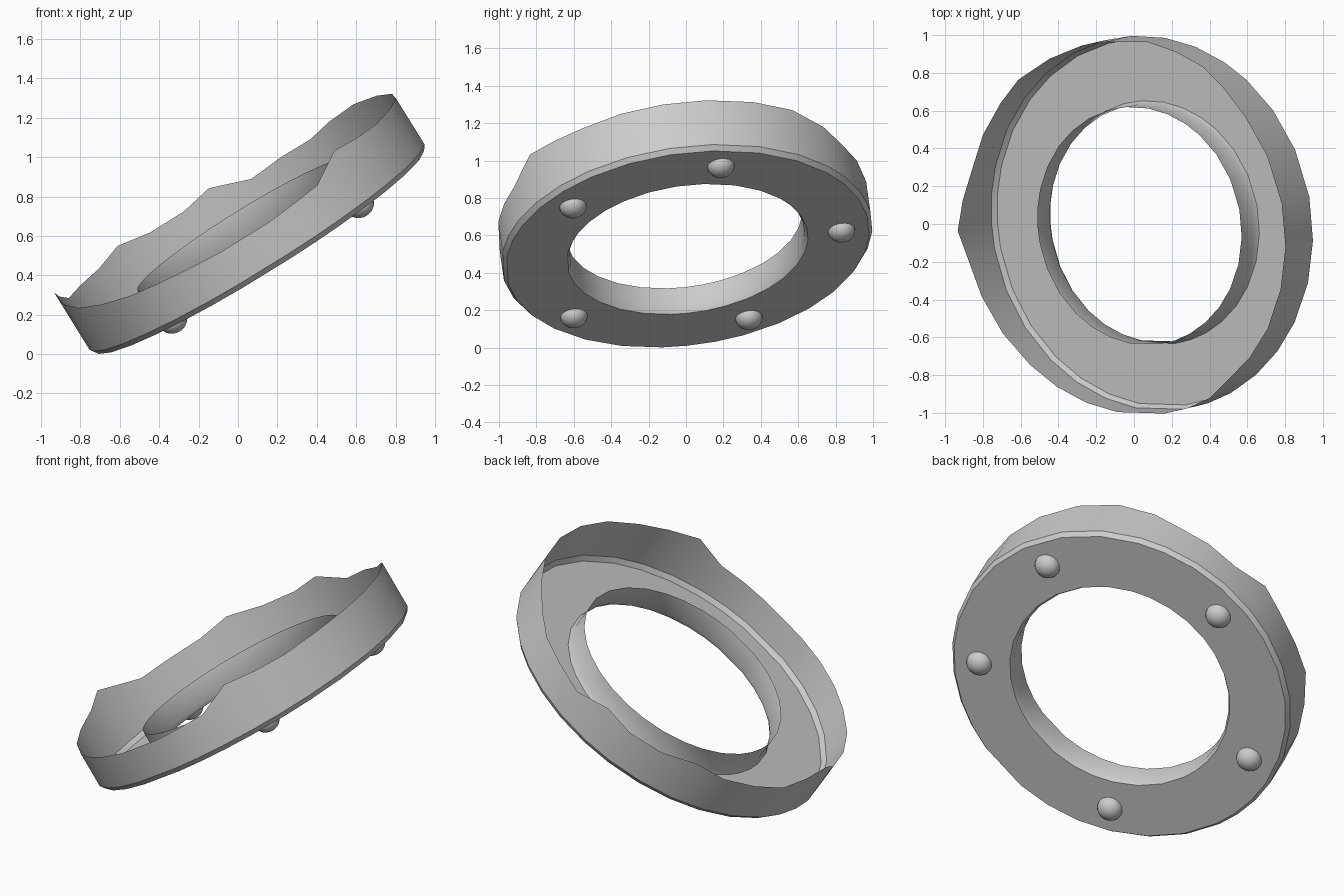
import bpy, bmesh
from math import sin, cos, radians, pi
from mathutils import Matrix, Vector

if "Cube" in bpy.data.objects:
    bpy.data.objects.remove(bpy.data.objects["Cube"])

# Tilted frame: u and v lie in the disc plane, n is its axis
n = Vector((-0.523, -0.12, 0.844)).normalized()
u = Vector((0.85, 0, 0.527)).normalized()
v = n.cross(u).normalized()
u = v.cross(n)
FRAME = Matrix.Translation((0.11, 0.008, 0.526)) @ Matrix((u, v, n)).transposed().to_4x4()

# Ragged rim: (angle in degrees, wall height)
RIM = [(-172, .31), (-159, .28), (-133, .24), (-100, .217), (-83, .218), (-65, .238),
       (-54, .33), (-43, .31), (-32, .30), (-18.7, .305), (8, .308), (23, .31), (37, .31),
       (50, .28), (59, .243), (70, .235), (81, .214), (93, .287), (103, .256),
       (115, .264), (127, .306), (138, .273), (162, .27), (180, .37)]

# Split wide gaps so the circles stay round
steps = []
for i, (a, h) in enumerate(RIM):
    a2, h2 = RIM[(i + 1) % len(RIM)]
    gap = (a2 - a) % 360
    parts = max(1, round(gap / 12))
    steps += [(radians(a + gap * k / parts), h + (h2 - h) * k / parts) for k in range(parts)]


def finish(bm, name, angle=35):
    bmesh.ops.recalc_face_normals(bm, faces=bm.faces)
    mesh = bpy.data.meshes.new(name)
    bm.to_mesh(mesh)
    bm.free()
    ob = bpy.data.objects.new(name, mesh)
    bpy.context.collection.objects.link(ob)
    ob.matrix_world = FRAME
    bpy.ops.object.select_all(action='DESELECT')
    ob.select_set(True)
    bpy.context.view_layer.objects.active = ob
    bpy.ops.object.shade_smooth_by_angle(angle=radians(angle))
    return ob


# Ring-shaped tray: collar, chamfer, flat plate, chamfer, ragged outer wall
# Profile is (radius, height); None means the ragged height
profile = [(.635, .155), (.635, .028), (.65, 0), (.98, 0), (1.0, .028), (1.0, None)]
bm = bmesh.new()
rings = [[bm.verts.new((r * cos(a), r * sin(a), h if z is None else z)) for a, h in steps]
         for r, z in profile]
for lo, hi in zip(rings, rings[1:]):
    for i in range(len(steps)):
        j = (i + 1) % len(steps)
        bm.faces.new((lo[i], lo[j], hi[j], hi[i]))
finish(bm, "ring_tray")

# Domed feet under the plate
for k, deg in enumerate((12.5, 88, 156.5, 227.5, 312)):
    bm = bmesh.new()
    bmesh.ops.create_uvsphere(bm, u_segments=20, v_segments=12, radius=1)
    bmesh.ops.delete(bm, geom=[w for w in bm.verts if w.co.z > .01], context='VERTS')
    bmesh.ops.scale(bm, vec=(.073, .073, .062), verts=bm.verts)
    a = radians(deg)
    bmesh.ops.translate(bm, vec=(.83 * cos(a), .83 * sin(a), 0), verts=bm.verts)
    finish(bm, f"foot_dome_{k + 1}")
